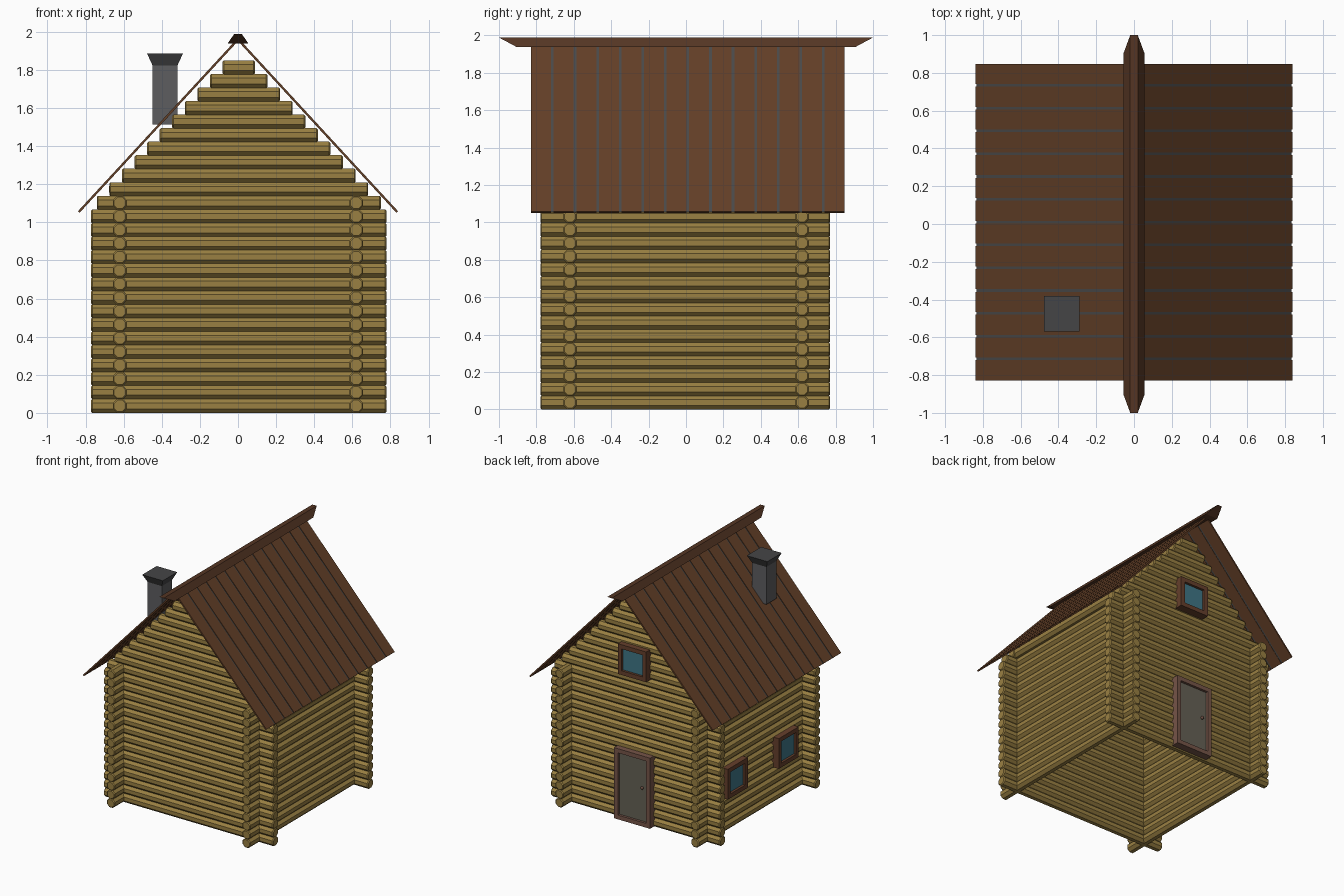
import bpy, bmesh, math
from mathutils import Matrix, Vector

if "Cube" in bpy.data.objects:
    bpy.data.objects.remove(bpy.data.objects["Cube"])


def mat(name, rgb):
    m = bpy.data.materials.new(name)
    m.diffuse_color = (*rgb, 1)
    m.use_nodes = True
    m.node_tree.nodes["Principled BSDF"].inputs["Base Color"].default_value = m.diffuse_color
    return m


LOG = mat("log_wood", (0.32, 0.215, 0.055))
ROOF = mat("roof_wood", (0.125, 0.05, 0.02))
RIDGE = mat("ridge_wood", (0.09, 0.036, 0.017))
UNDER = mat("underlay_grey", (0.07, 0.07, 0.07))
STONE = mat("chimney_grey", (0.11, 0.11, 0.115))
CAP = mat("cap_grey", (0.06, 0.06, 0.062))
FRAME = mat("window_frame_wood", (0.13, 0.05, 0.025))
DOORFRAME = mat("door_frame_wood", (0.18, 0.09, 0.065))
DOOR = mat("door_panel_wood", (0.13, 0.12, 0.09))
GLASS = mat("glass_teal", (0.05, 0.18, 0.24))


def finish(name, bm, material):
    bmesh.ops.recalc_face_normals(bm, faces=bm.faces)
    me = bpy.data.meshes.new(name)
    bm.to_mesh(me)
    bm.free()
    me.materials.append(material)
    ob = bpy.data.objects.new(name, me)
    bpy.context.collection.objects.link(ob)
    return ob


def box(bm, center, size, mtx=Matrix()):
    m = mtx @ Matrix.Translation(center) @ Matrix.Diagonal((*size, 1))
    bmesh.ops.create_cube(bm, size=1, matrix=m)


def frustum(name, c, lo, hi, z0, z1, material):
    """Box whose bottom and top rectangles (half sizes) differ."""
    bm = bmesh.new()
    box(bm, (0, 0, 0), (2, 2, 2))
    for v in bm.verts:
        h = hi if v.co.z > 0 else lo
        v.co = Vector((c[0] + v.co.x * h[0], c[1] + v.co.y * h[1], z1 if v.co.z > 0 else z0))
    return finish(name, bm, material)


R, PITCH, Z0, WALL, HALF = 0.040, 0.071, 0.037, 0.62, 0.775


def log(bm, along_x, offset, row, half):
    """Eight-sided log with slightly bevelled ends."""
    rot = Matrix.Rotation(math.pi / 2, 4, 'Y' if along_x else 'X')
    z = Z0 + PITCH * row
    pos = (0.004, offset, z) if along_x else (offset, -0.004, z)
    m = Matrix.Translation(pos) @ rot @ Matrix.Rotation(math.pi / 8, 4, 'Z')
    tmp = bmesh.new()
    bmesh.ops.create_cone(tmp, cap_ends=True, segments=8, radius1=R, radius2=R, depth=2 * half)
    rim = [e for e in tmp.edges if abs(e.verts[0].co.z - e.verts[1].co.z) < 1e-5]
    bmesh.ops.bevel(tmp, geom=rim, offset=0.007, segments=1, affect='EDGES')
    tmp.transform(m)
    me = bpy.data.meshes.new("tmp")
    tmp.to_mesh(me)
    tmp.free()
    bm.from_mesh(me)
    bpy.data.meshes.remove(me)


# Gable walls: 15 full rows, then 11 shrinking rows
for name, y in (("front_wall", -WALL), ("back_wall", WALL)):
    bm = bmesh.new()
    for i in range(26):
        log(bm, True, y, i, HALF if i < 15 else 0.745 - 0.066 * (i - 15))
    finish(name, bm, LOG)

# Side walls: 16 rows plus a short top log behind the gables
for name, s in (("left_wall", -1), ("right_wall", 1)):
    bm = bmesh.new()
    for i in range(16):
        log(bm, False, s * WALL, i, HALF)
    log(bm, False, s * 0.64, 16, 0.6)
    finish(name, bm, LOG)

# Roof slopes: 14 planks with narrow gaps over a thin grey underlay
RUN, DROP, TOP, T = 0.84, 0.91, 1.968, 0.012
length, angle = math.hypot(RUN, DROP), math.atan2(DROP, RUN)
STEP, YC = 0.1207, 0.01
for name, s in (("left", -1), ("right", 1)):
    m = Matrix.Translation((0, YC, TOP)) @ Matrix.Rotation(s * angle, 4, 'Y')
    bm = bmesh.new()
    for i in range(14):
        box(bm, (s * length / 2, (i - 6.5) * STEP, -T / 2), (length, STEP - 0.014, T), m)
    finish(name + "_roof_planks", bm, ROOF)
    bm = bmesh.new()
    box(bm, (s * length / 2, 0, -T * 0.6), (length - 0.004, 14 * STEP - 0.016, T * 0.4), m)
    finish(name + "_roof_underlay", bm, UNDER)

# Ridge beam with slanted ends
frustum("ridge_beam", (0, 0), (0.055, 0.905), (0.02, 1.0), 1.937, 1.988, RIDGE)

# Chimney and flared cap
CH = (-0.383, -0.475)
frustum("chimney", CH, (0.065, 0.065), (0.065, 0.065), 1.512, 1.825, STONE)
frustum("chimney_cap", CH, (0.065, 0.065), (0.094, 0.094), 1.822, 1.885, CAP)


def framed(name, m, w, h, panel, frame, t=0.035):
    """Rectangular frame with a recessed panel; local y points outward."""
    bm = bmesh.new()
    for s in (-1, 1):
        box(bm, (s * (w - t / 2), 0.04, 0), (t, 0.09, 2 * h), m)
        box(bm, (0, 0.04, s * (h - t / 2)), (2 * (w - t), 0.09, t), m)
    finish(name + "_frame", bm, frame)
    bm = bmesh.new()
    box(bm, (0, 0.035, 0), (2 * (w - t), 0.06, 2 * (h - t)), m)
    finish(name + "_panel", bm, panel)


# Door and attic window on the back, two windows on the left side
door = Matrix.Translation((0, WALL, 0.30))
framed("door", door, 0.165, 0.292, DOOR, DOORFRAME)
framed("attic_window", Matrix.Translation((0, WALL, 1.335)), 0.13, 0.125, GLASS, FRAME)
for name, y in (("side_window_back", 0.33), ("side_window_front", -0.335)):
    m = Matrix.Translation((-WALL, y, 0.425)) @ Matrix.Rotation(math.pi / 2, 4, 'Z')
    framed(name, m, 0.13, 0.125, GLASS, FRAME)

# Door knob
bm = bmesh.new()
bmesh.ops.create_uvsphere(bm, u_segments=10, v_segments=6, radius=0.013,
                          matrix=door @ Matrix.Translation((-0.085, 0.075, 0.02)))
finish("door_knob", bm, DOORFRAME)
